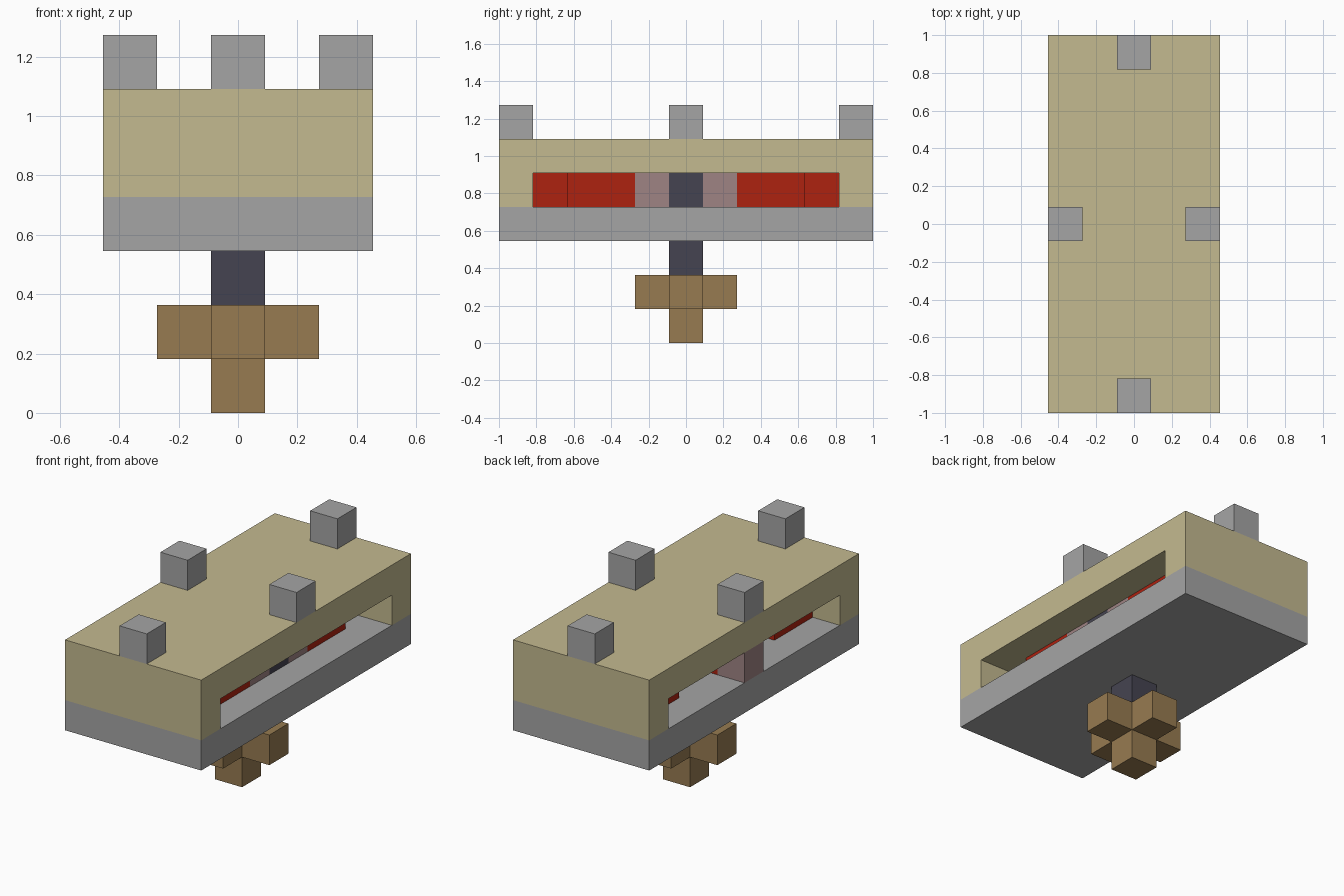
import bpy
import bmesh

U = 2 / 11  # one block edge

cube = bpy.data.objects.get("Cube")
if cube:
    bpy.data.objects.remove(cube, do_unlink=True)


def linear(c):
    c /= 255
    return c / 12.92 if c <= 0.04045 else ((c + 0.055) / 1.055) ** 2.4


def material(name, *rgb):
    mat = bpy.data.materials.new(name)
    colour = [linear(c) for c in rgb] + [1]
    mat.diffuse_color = colour
    mat.use_nodes = True
    mat.node_tree.nodes["Principled BSDF"].inputs["Base Color"].default_value = colour
    return mat


TAN = material("sand", 196, 186, 144)
GREY = material("stone grey", 165, 165, 165)
RED = material("red", 173, 34, 16)
DARK = material("dark slate", 69, 68, 81)
MAUVE = material("dusty mauve", 159, 132, 132)
BROWN = material("wood brown", 151, 123, 81)


def finish(name, bm, mat):
    bmesh.ops.recalc_face_normals(bm, faces=bm.faces)
    mesh = bpy.data.meshes.new(name)
    bm.to_mesh(mesh)
    bm.free()
    mesh.materials.append(mat)
    bpy.context.collection.objects.link(bpy.data.objects.new(name, mesh))


def prism(name, mat, profile, x0, x1):
    """Extrude a (y, z) outline along x, all in block units."""
    bm = bmesh.new()
    face = bm.faces.new([bm.verts.new((x0 * U, y * U, z * U)) for y, z in profile])
    side = bmesh.ops.extrude_face_region(bm, geom=[face])["geom"]
    moved = [v for v in side if isinstance(v, bmesh.types.BMVert)]
    bmesh.ops.translate(bm, verts=moved, vec=((x1 - x0) * U, 0, 0))
    finish(name, bm, mat)


def box(name, mat, x, y, z, sx=1, sy=1, sz=1):
    """Box centred at x, y with its base at z, in block units."""
    y0, y1 = y - sy / 2, y + sy / 2
    prism(name, mat, [(y0, z), (y1, z), (y1, z + sz), (y0, z + sz)], x - sx / 2, x + sx / 2)


# Cross-shaped foot and neck
box("foot_tip", BROWN, 0, 0, 0)
box("foot_bar_across", BROWN, 0, 0, 1, sx=3)
for side, label in ((-1, "front"), (1, "back")):
    box("foot_arm_" + label, BROWN, 0, side, 1)
box("neck", DARK, 0, 0, 2)

# Floor slab and roof shell, open along both long sides
box("floor_slab", GREY, 0, 0, 3, sx=5, sy=11)
shell = [(-5.5, 4), (-5.5, 6), (5.5, 6), (5.5, 4), (4.5, 4), (4.5, 5), (-4.5, 5), (-4.5, 4)]
prism("roof_shell", TAN, shell, -2.5, 2.5)

# Four studs on the roof
for x, y, label in ((-2, 0, "right"), (2, 0, "left"), (0, -5, "front"), (0, 5, "back")):
    box("roof_stud_" + label, GREY, x, y, 6)

# Figure lying inside the slot: swept wings, body, core and nose
for side, label in ((-1, "front"), (1, "back")):
    box("wing_edge_" + label, RED, 1, side * 2.5, 4, sy=2)
    box("wing_middle_" + label, RED, 0, side * 3, 4, sy=3)
    box("wing_tip_" + label, RED, -1, side * 3.5, 4, sy=2)
    box("body_side_" + label, MAUVE, 0.5, side, 4, sx=2)
box("body_centre", MAUVE, 0, 0, 4)
box("core", DARK, 1, 0, 4)
box("collar", RED, -1, 0, 4)
box("nose", MAUVE, -2, 0, 4)
